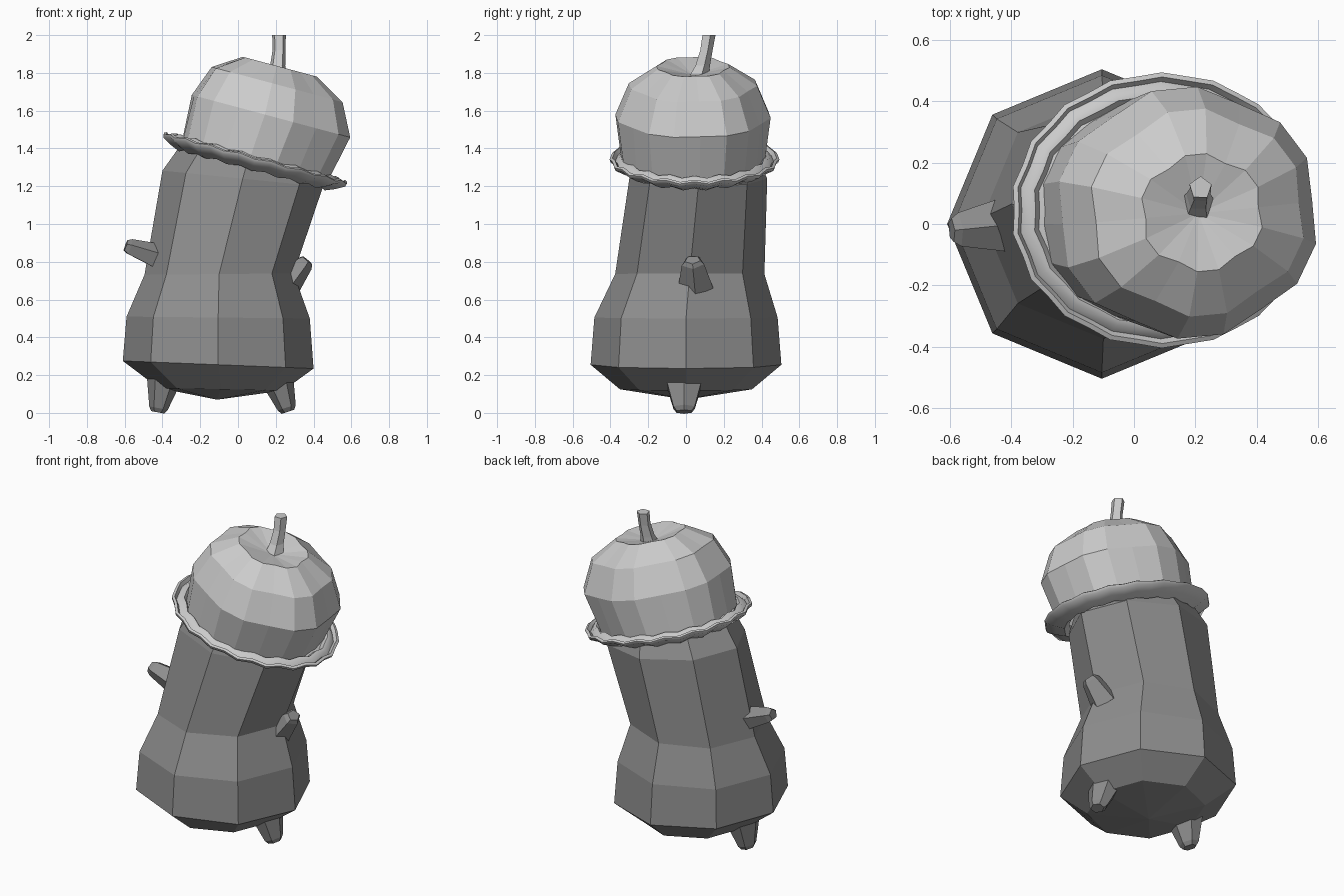
import bpy, bmesh
from math import sin, cos, pi, radians
from mathutils import Vector, Matrix

if "Cube" in bpy.data.objects:
    bpy.data.objects.remove(bpy.data.objects["Cube"])

def loft(name, rings, cap_start=None, cap_end=None, matrix=None, smooth=None, closed=False):
    """Skin a list of vertex rings; cap_* may be a pole point or 'flat'."""
    bm = bmesh.new()
    loops = [[bm.verts.new(p) for p in r] for r in rings]
    pairs = list(zip(loops, loops[1:]))
    if closed:
        pairs.append((loops[-1], loops[0]))
    n = len(loops[0])
    for a, b in pairs:
        for i in range(n):
            j = (i + 1) % n
            bm.faces.new((a[i], a[j], b[j], b[i]))
    for loop, cap in ((loops[0], cap_start), (loops[-1], cap_end)):
        if cap == 'flat':
            bm.faces.new(loop)
        elif cap is not None:
            c = bm.verts.new(cap)
            for i in range(n):
                bm.faces.new((loop[i], loop[(i + 1) % n], c))
    bmesh.ops.recalc_face_normals(bm, faces=bm.faces)
    me = bpy.data.meshes.new(name)
    bm.to_mesh(me)
    bm.free()
    ob = bpy.data.objects.new(name, me)
    bpy.context.collection.objects.link(ob)
    if matrix:
        ob.matrix_world = matrix
    if smooth:
        bpy.ops.object.select_all(action='DESELECT')
        ob.select_set(True)
        bpy.context.view_layer.objects.active = ob
        bpy.ops.object.shade_smooth_by_angle(angle=radians(smooth))
    return ob

def ring(cx, cy, z, rx, ry, n, slope=0.0, flute=0.0, wave=0.0, start=0.0, period=2):
    """Elliptical ring; slope tilts it along x, flute/wave pull every period-th vertex in/up."""
    pts = []
    for i in range(n):
        a = start + 2 * pi * i / n
        dip = i % period == 0
        k = 1 - flute * dip
        x = rx * k * cos(a)
        pts.append((cx + x, cy + ry * k * sin(a), z + slope * x + wave * (1 if dip else -1)))
    return pts

def paint(ob, material):
    ob.data.materials.append(material)

dark = bpy.data.materials.new("dark_grey")
dark.diffuse_color = (0.27, 0.27, 0.27, 1)
dark.use_nodes = True
dark.node_tree.nodes["Principled BSDF"].inputs["Base Color"].default_value = dark.diffuse_color

# Octagonal body leaning to the right
profile = [(-0.09, 0.0, 0.125, 0.33, 0.35, -0.02),
           (-0.105, 0.0, 0.255, 0.505, 0.505, -0.04),
           (-0.105, 0.0, 0.505, 0.485, 0.485, -0.01),
           (-0.10, 0.02, 0.735, 0.395, 0.395, 0.01),
           (0.025, 0.065, 1.24, 0.425, 0.365, -0.10),
           (0.07, 0.05, 1.40, 0.33, 0.30, -0.24)]
body = loft("body", [ring(cx, cy, z, rx, ry, 8, s) for cx, cy, z, rx, ry, s in profile],
            (-0.11, 0, 0.07), (0.08, 0.05, 1.45))
paint(body, dark)

# Stubby limbs: tapered prisms between two points
def stub(name, a, b, r0, r1, n=5, wide=1.0):
    a, b = Vector(a), Vector(b)
    zax = (b - a).normalized()
    yax = Vector((0, 1, 0))
    yax = (yax - zax * yax.dot(zax)).normalized()
    m = Matrix((yax.cross(zax), yax, zax)).transposed().to_4x4()
    m.translation = a
    L = (b - a).length
    rings = [ring(0, 0, 0, r0, r0 * wide, n),
             ring(0, 0, L * 0.88, r1, r1 * wide, n),
             ring(0, 0, L, r1 * 0.7, r1 * 0.7 * wide, n)]
    paint(loft(name, rings, 'flat', 'flat', m), dark)

stub("left_foot", (-0.39, -0.01, 0.19), (-0.425, -0.01, 0.003), 0.095, 0.05, 6, 1.3)
stub("right_foot", (0.205, -0.01, 0.19), (0.265, -0.01, 0.006), 0.09, 0.05, 6, 1.3)
stub("left_arm", (-0.41, 0.0, 0.82), (-0.595, -0.02, 0.885), 0.075, 0.045, 5, 1.3)
stub("right_arm", (0.25, 0.05, 0.67), (0.365, 0.035, 0.81), 0.08, 0.05, 5, 1.25)

# Tilted frame shared by the cap parts
tilt = Matrix.Translation((0.09, 0.045, 1.34)) @ Matrix.Rotation(radians(15), 4, 'Y')

# Ribbed cap dome with a dimple on top
dome = [(0.0, 0.41, -0.03, 0.03), (0.022, 0.448, 0.245, 0.055),
        (0.01, 0.37, 0.415, 0.07), (0.0, 0.21, 0.51, 0.09)]
loft("cap_dome", [ring(cx, -0.008, z, r, r * 0.92, 18, 0, f, 0, 0.1, 3) for cx, r, z, f in dome],
     None, (0, -0.01, 0.465), tilt)

# Wavy rolled brim
brim = [(0.37, -0.03), (0.405, -0.055), (0.455, -0.035), (0.505, -0.008), (0.51, 0.008),
        (0.495, 0.015), (0.48, -0.005), (0.46, 0.018), (0.44, 0.022), (0.42, 0.0), (0.385, 0.01)]
loft("cap_brim", [ring(0, 0, z, r, r - 0.06, 36, 0, 0.016, 0.006) for r, z in brim],
     None, None, tilt, 50, True)

# Bent stem
stem = [(0.205, 0.06, 1.77, 0.06), (0.21, 0.085, 1.84, 0.042),
        (0.217, 0.105, 1.92, 0.036), (0.217, 0.118, 2.0, 0.038)]
loft("cap_stem", [ring(x, y, z, r, r, 5, 0, 0, 0, 0.3) for x, y, z, r in stem], 'flat', 'flat')
